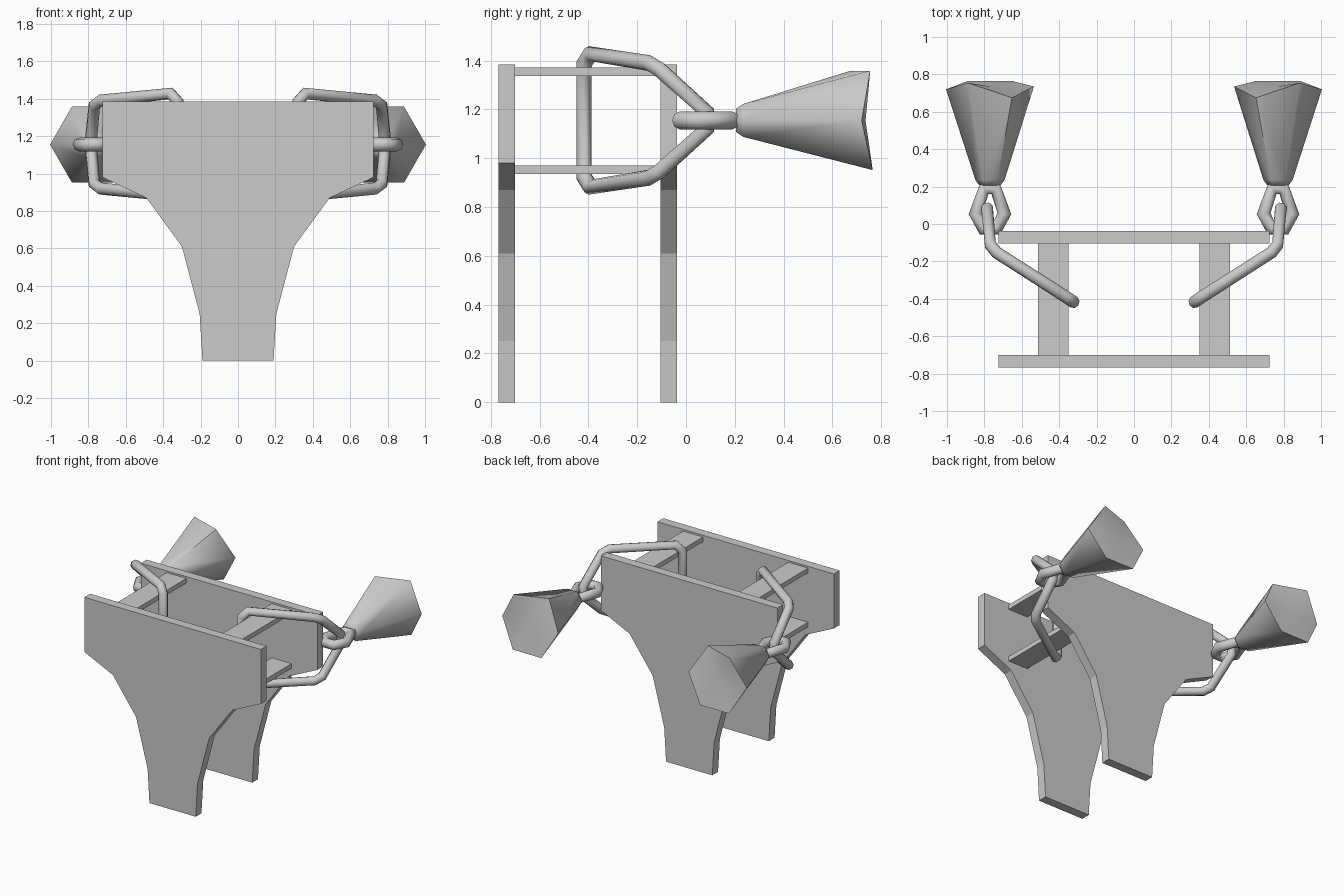
import bpy, bmesh, math
from mathutils import Vector

cube = bpy.data.objects.get("Cube")
if cube:
    bpy.data.objects.remove(cube)

grey = bpy.data.materials.new("plain_grey")
grey.use_nodes = True
colour = (0.6, 0.6, 0.6, 1)
grey.diffuse_color = colour
grey.node_tree.nodes["Principled BSDF"].inputs["Base Color"].default_value = colour

MID_Z = 1.155


def add_mesh(name, bm, smooth_angle=None):
    bmesh.ops.recalc_face_normals(bm, faces=bm.faces)
    mesh = bpy.data.meshes.new(name)
    bm.to_mesh(mesh)
    bm.free()
    mesh.materials.append(grey)
    obj = bpy.data.objects.new(name, mesh)
    bpy.context.collection.objects.link(obj)
    if smooth_angle:
        bpy.ops.object.select_all(action='DESELECT')
        obj.select_set(True)
        bpy.context.view_layer.objects.active = obj
        bpy.ops.object.shade_smooth_by_angle(angle=math.radians(smooth_angle))
    return obj


def slab(name, outline, y0, y1):
    """Extrude an x-z outline from y0 to y1."""
    bm = bmesh.new()
    face = bm.faces.new([bm.verts.new((x, y0, z)) for x, z in outline])
    ext = bmesh.ops.extrude_face_region(bm, geom=[face])
    verts = [v for v in ext["geom"] if isinstance(v, bmesh.types.BMVert)]
    bmesh.ops.translate(bm, verts=verts, vec=(0, y1 - y0, 0))
    return add_mesh(name, bm)


def loop_tube(name, points, radius):
    """Closed round tube through the points."""
    curve = bpy.data.curves.new(name, 'CURVE')
    curve.dimensions = '3D'
    curve.bevel_depth = radius
    curve.bevel_resolution = 2
    spline = curve.splines.new('POLY')
    spline.points.add(len(points) - 1)
    for p, co in zip(spline.points, points):
        p.co = (*co, 1)
    spline.use_cyclic_u = True
    spline.use_smooth = True
    curve.materials.append(grey)
    obj = bpy.data.objects.new(name, curve)
    bpy.context.collection.objects.link(obj)


def flared_horn(name, side):
    """Six-sided horn along y with an uneven, capped rim."""
    bm = bmesh.new()
    cx = 0.77
    rim_y = [0.72, 0.755, 0.675, 0.735, 0.765, 0.765]
    rings = []
    for r, ys in ((0.055, [0.205] * 6), (0.078, [0.235] * 6), (0.235, rim_y)):
        ring = []
        for i, y in enumerate(ys):
            a = i * math.pi / 3
            ring.append(bm.verts.new((side * (cx + r * math.cos(a)), y, MID_Z + r * math.sin(a))))
        rings.append(ring)
    for low, high in zip(rings, rings[1:]):
        for i in range(6):
            j = (i + 1) % 6
            bm.faces.new((low[i], low[j], high[j], high[i]))
    bm.faces.new(rings[0])
    centre = bm.verts.new((side * cx, sum(rim_y) / 6, MID_Z))
    for i in range(6):
        bm.faces.new((rings[2][i], rings[2][(i + 1) % 6], centre))
    add_mesh(name, bm, 62)


# Front and back panels
half = [(0.19, 0), (0.205, 0.25), (0.30, 0.61), (0.49, 0.87), (0.725, 0.98), (0.725, 1.385)]
panel = half + [(-x, z) for x, z in reversed(half)]
slab("front_panel", panel, -0.768, -0.70)
slab("back_panel", panel, -0.105, -0.037)

# Handle: upper half of the path, mirrored about MID_Z
upper = [(0.322, -0.418, 1.385), (0.36, -0.392, 1.428), (0.735, -0.152, 1.39),
         (0.768, -0.11, 1.365), (0.785, 0.085, 1.19)]
handle = upper + [(x, y, 2 * MID_Z - z) for x, y, z in reversed(upper)]

# Link: flat ring joining the handle to the horn
link_half = [(0.03, 0.19), (0.077, 0.055), (0.035, -0.025)]
link = [(0.77 + x, y) for x, y in link_half] + [(0.77 - x, y) for x, y in reversed(link_half)]

for side, label in ((1, "left"), (-1, "right")):
    # Cross bars between the panels
    for level, z in (("upper", 1.337), ("lower", 0.935)):
        x0, x1 = side * 0.35, side * 0.513
        slab(f"{label}_{level}_bar", [(x0, z), (x1, z), (x1, z + 0.035), (x0, z + 0.035)], -0.70, -0.105)
    loop_tube(f"{label}_handle", [(side * x, y, z) for x, y, z in handle], 0.033)
    loop_tube(f"{label}_link", [(side * x, y, MID_Z) for x, y in link], 0.037)
    flared_horn(f"{label}_horn", side)
